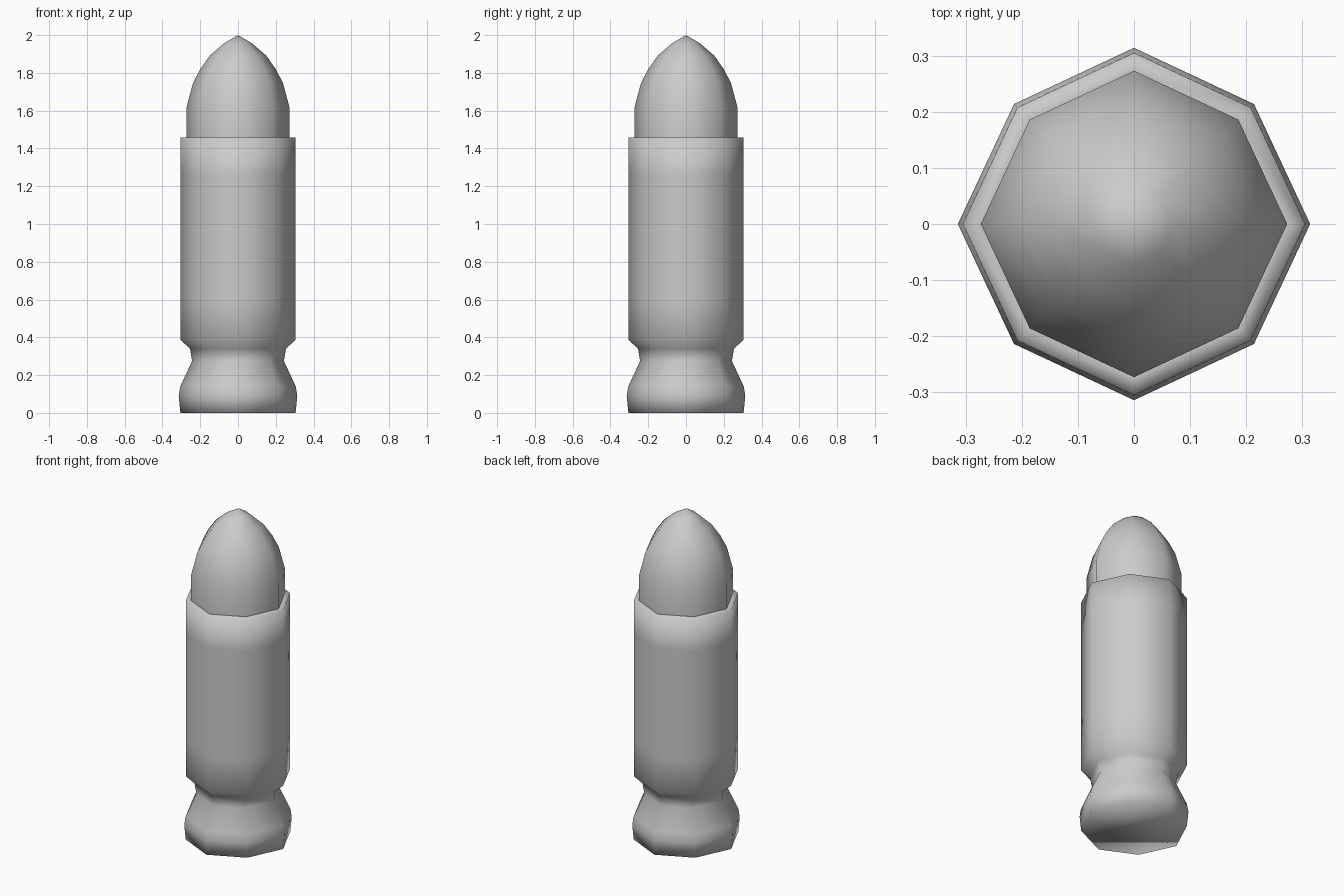
import bpy, bmesh, math

if "Cube" in bpy.data.objects:
    bpy.data.objects.remove(bpy.data.objects["Cube"])

SIDES = 8
DIAGONAL = 0.963  # the diagonal corners sit slightly further in


def lathe(name, profile, cap_bottom=False, tip_z=None):
    """Eight-sided smooth-shaded turned shape from (radius, z) rings."""
    bm = bmesh.new()
    rings = []
    for r, z in profile:
        ring = []
        for i in range(SIDES):
            a = math.tau * i / SIDES
            k = r * (DIAGONAL if i % 2 else 1.0)
            ring.append(bm.verts.new((k * math.cos(a), k * math.sin(a), z)))
        rings.append(ring)
    for lo, hi in zip(rings, rings[1:]):
        for i in range(SIDES):
            j = (i + 1) % SIDES
            bm.faces.new((lo[i], lo[j], hi[j], hi[i]))
    if cap_bottom:
        bm.faces.new(rings[0][::-1])
    if tip_z is not None:
        tip = bm.verts.new((0, 0, tip_z))
        for i in range(SIDES):
            bm.faces.new((rings[-1][i], rings[-1][(i + 1) % SIDES], tip))
    for f in bm.faces:
        f.smooth = True
    mesh = bpy.data.meshes.new(name)
    bm.to_mesh(mesh)
    bm.free()
    obj = bpy.data.objects.new(name, mesh)
    bpy.context.collection.objects.link(obj)
    return obj


# Casing: flared rim, extractor groove, straight body, flat top ledge
lathe("casing", [
    (0.305, 0.0), (0.314, 0.09), (0.306, 0.14), (0.243, 0.275),
    (0.254, 0.34), (0.305, 0.387), (0.305, 0.60), (0.305, 1.26),
    (0.305, 1.458), (0.273, 1.458),
], cap_bottom=True)

# Rounded nose seated in the casing
lathe("nose", [
    (0.273, 1.458), (0.273, 1.617), (0.238, 1.747), (0.20, 1.82),
    (0.148, 1.893), (0.072, 1.958),
], tip_z=2.0)
